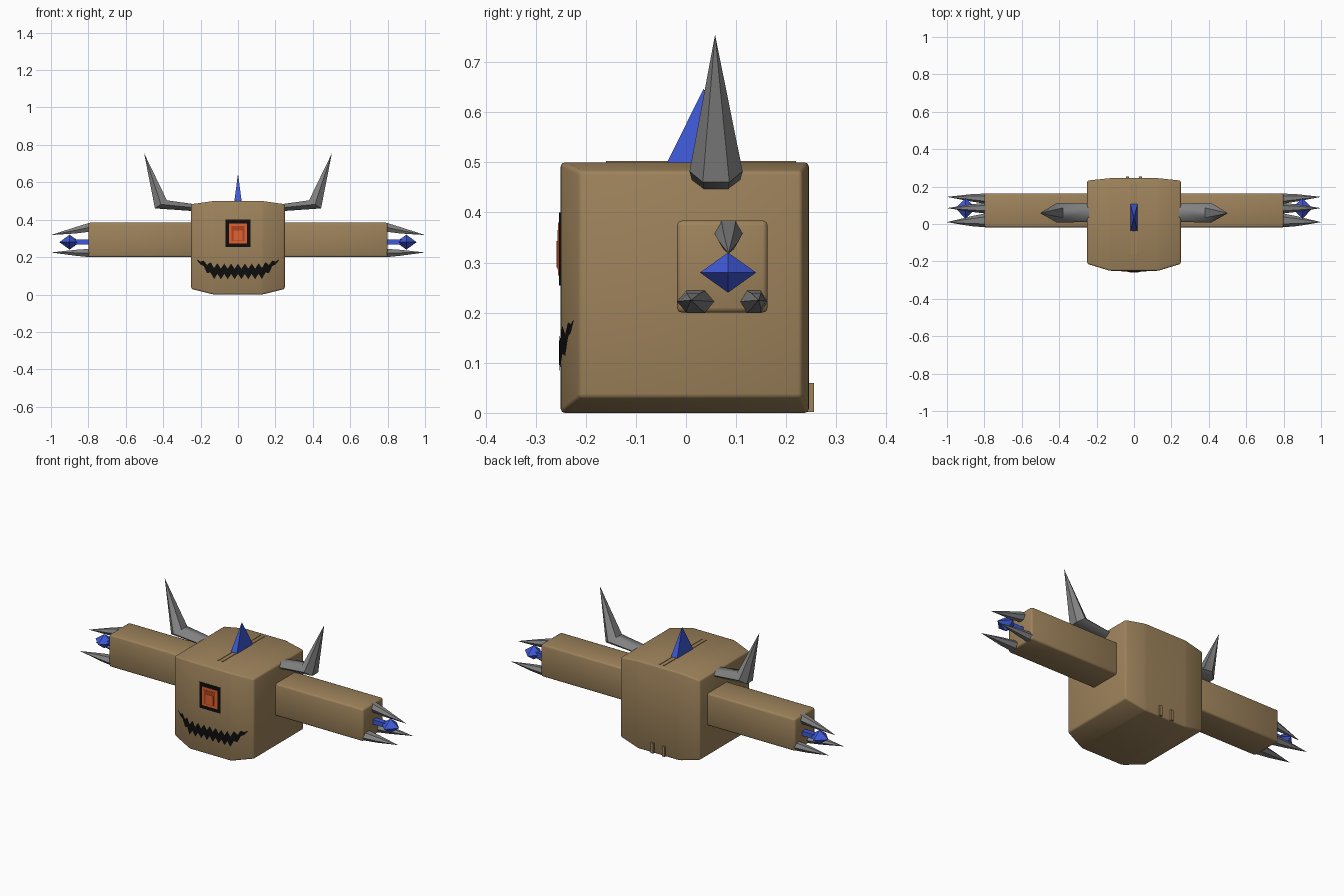
import bpy, bmesh, math
from mathutils import Vector

if "Cube" in bpy.data.objects:
    bpy.data.objects.remove(bpy.data.objects["Cube"])


def material(name, rgb):
    m = bpy.data.materials.new(name)
    m.diffuse_color = (*rgb, 1)
    m.use_nodes = True
    m.node_tree.nodes["Principled BSDF"].inputs["Base Color"].default_value = m.diffuse_color
    return m


TAN = material("tan hide", (0.34, 0.225, 0.105))
GRAY = material("gray horn", (0.22, 0.22, 0.22))
BLUE = material("crystal blue", (0.05, 0.10, 0.68))
BLACK = material("black", (0.004, 0.004, 0.004))
ORANGE = material("eye orange", (0.75, 0.12, 0.03))
RED = material("eye dark orange", (0.42, 0.06, 0.015))


def finish(name, bm, mat, smooth=None, bevel=0, recalc=True):
    if recalc:
        bmesh.ops.recalc_face_normals(bm, faces=bm.faces)
    if bevel:
        bmesh.ops.bevel(bm, geom=bm.edges[:], offset=bevel, segments=2,
                        profile=0.5, affect='EDGES')
    me = bpy.data.meshes.new(name)
    bm.to_mesh(me)
    bm.free()
    ob = bpy.data.objects.new(name, me)
    bpy.context.collection.objects.link(ob)
    me.materials.append(mat)
    if smooth:
        bpy.ops.object.select_all(action='DESELECT')
        ob.select_set(True)
        bpy.context.view_layer.objects.active = ob
        bpy.ops.object.shade_smooth_by_angle(angle=math.radians(smooth))
    return ob


def loft(name, rings, mat, **kw):
    """Skin closed rings of points; a one-point ring makes a tip."""
    bm = bmesh.new()
    vs = [[bm.verts.new(p) for p in r] for r in rings]
    for a, b in zip(vs, vs[1:]):
        n = max(len(a), len(b))
        for i in range(n):
            j = (i + 1) % n
            if len(b) == 1:
                bm.faces.new((a[i], a[j], b[0]))
            elif len(a) == 1:
                bm.faces.new((a[0], b[j], b[i]))
            else:
                bm.faces.new((a[i], a[j], b[j], b[i]))
    for r in (vs[0], vs[-1]):
        if len(r) > 2:
            bm.faces.new(r)
    return finish(name, bm, mat, **kw)


def rect(x, y0, y1, z0, z1):
    return [(x, y0, z0), (x, y1, z0), (x, y1, z1), (x, y0, z1)]


def box(name, x0, x1, y0, y1, z0, z1, mat, **kw):
    return loft(name, [rect(x0, y0, y1, z0, z1), rect(x1, y0, y1, z0, z1)], mat, **kw)


def ellipse_ring(c, u, v, n=6):
    c, u, v = Vector(c), Vector(u), Vector(v)
    return [c + u * math.cos(2 * math.pi * i / n) + v * math.sin(2 * math.pi * i / n)
            for i in range(n)]


# Body: block whose sides draw in slightly
end = (-0.213, 0.232, 0.03, 0.483)
mid = (-0.25, 0.245, 0.0, 0.5)
loft("body", [rect(-0.25, *end), rect(-0.13, *mid), rect(0.13, *mid), rect(0.25, *end)],
     TAN, smooth=80, bevel=0.008)

# Small ridges on the crown and at the bottom of the back
for s in (-1, 1):
    box("crown_ridge", s * 0.009, s * 0.016, -0.16, 0.22, 0.49, 0.503, TAN)
    box("back_ridge", s * 0.028, s * 0.044, 0.2, 0.255, 0.002, 0.06, TAN)

# Blue crest
loft("crest", [[(-0.02, -0.04, 0.495), (0.02, -0.04, 0.495),
                (0.02, 0.11, 0.495), (-0.02, 0.11, 0.495)], [(0, 0.035, 0.647)]], BLUE)

for s in (-1, 1):
    # Arm
    box("arm", s * 0.22, s * 0.8, -0.018, 0.163, 0.2, 0.384, TAN, smooth=60, bevel=0.01)
    # Bent horn
    loft("horn", [
        ellipse_ring((s * 0.22, 0.06, 0.463), (0, 0.048, 0), (0, 0, 0.021)),
        ellipse_ring((s * 0.412, 0.06, 0.482), (0, 0.053, 0), (s * -0.037, 0, 0.025)),
        [(s * 0.502, 0.058, 0.755)]], GRAY, smooth=50)
    # Claws: (y, z, y radius, z radius, tip y, tip z)
    for y, z, ry, rz, ty, tz in ((0.085, 0.36, 0.029, 0.028, 0.085, 0.318),
                                 (0.02, 0.222, 0.038, 0.026, 0.01, 0.225),
                                 (0.135, 0.222, 0.028, 0.026, 0.145, 0.225)):
        loft("claw", [ellipse_ring((s * 0.79, y, z), (0, ry, 0), (0, 0, rz)),
                      ellipse_ring((s * 0.87, (y + ty) / 2, z * 0.6 + tz * 0.4),
                                   (0, ry * 0.7, 0), (0, 0, rz * 0.7)),
                      [(s * 1.0, ty, tz)]], GRAY, smooth=40)
    # Palm crystal on a short stem
    box("crystal_stem", s * 0.79, s * 0.88, 0.07, 0.1, 0.267, 0.293, BLUE)
    loft("palm_crystal", [[(s * 0.845, 0.084, 0.28)],
                          ellipse_ring((s * 0.9, 0.084, 0.28), (0, 0.056, 0), (0, 0, 0.04), 4),
                          [(s * 0.955, 0.084, 0.28)]], BLUE)

# Square eye built from stacked plates
for name, w, z0, z1, y, mat in (("eye_frame", 0.066, 0.254, 0.4, -0.253, BLACK),
                                ("eye", 0.048, 0.274, 0.38, -0.255, ORANGE),
                                ("eye_ring", 0.034, 0.286, 0.365, -0.2565, RED),
                                ("pupil", 0.024, 0.29, 0.343, -0.258, ORANGE)):
    box(name, -w, w, y, -0.247, z0, z1, mat)

# Jagged grin: strip that hugs the front, zigzag edges leave the teeth
bm = bmesh.new()
N = 24
cols = []
for i in range(N + 1):
    x = -0.22 + 0.44 * i / N
    a = abs(x)
    top = 0.165 + max(0, a - 0.1) * 0.19
    low = 0.082 + max(0, a - 0.14) * 1.28
    bite = 0.33 * (top - low)
    if 0 < i < N:
        if i % 2:
            top -= bite
        else:
            low += bite
    y = -0.2535 + max(0, a - 0.125) * 0.31
    cols.append((bm.verts.new((x, y, low)), bm.verts.new((x, y, top))))
for (a, b), (c, d) in zip(cols, cols[1:]):
    bm.faces.new((a, c, d, b))
finish("mouth", bm, BLACK, recalc=False)
